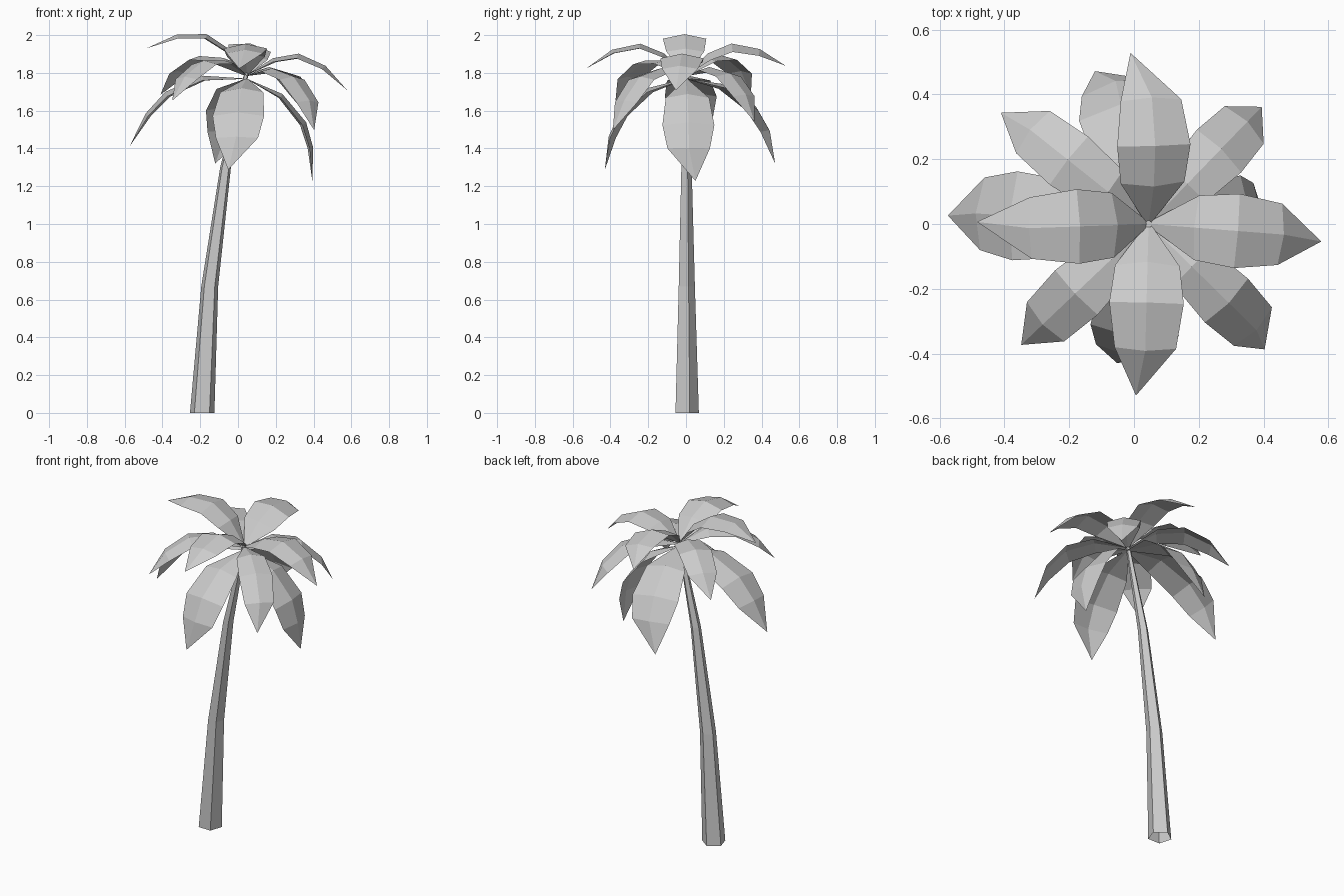
import bpy
import math
from mathutils import Matrix, Vector

if "Cube" in bpy.data.objects:
    bpy.data.objects.remove(bpy.data.objects["Cube"], do_unlink=True)

grey = bpy.data.materials.new("light grey")
grey.use_nodes = True
grey.diffuse_color = (0.6, 0.6, 0.6, 1)
bsdf = next(n for n in grey.node_tree.nodes if n.type == 'BSDF_PRINCIPLED')
bsdf.inputs["Base Color"].default_value = (0.6, 0.6, 0.6, 1)
bsdf.inputs["Roughness"].default_value = 0.9


def add_object(name, verts, faces):
    mesh = bpy.data.meshes.new(name)
    mesh.from_pydata(verts, [], faces)
    mesh.materials.append(grey)
    mesh.update()
    obj = bpy.data.objects.new(name, mesh)
    bpy.context.collection.objects.link(obj)
    return obj


# Trunk: five-sided tapering tube, open below, stations are (x, z, radius)
SIDES = 5
stations = [(-0.19, 0, 0.068), (-0.15, 0.67, 0.047),
            (-0.066, 1.3, 0.03), (0.045, 1.8, 0.012)]
verts, faces = [], []
for x, z, radius in stations:
    for i in range(SIDES):
        a = math.radians(17) + math.tau * i / SIDES
        verts.append((x + radius * math.cos(a), radius * math.sin(a), z))
for s in range(len(stations) - 1):
    for i in range(SIDES):
        j = (i + 1) % SIDES
        low, high = s * SIDES, (s + 1) * SIDES
        faces.append((low + i, low + j, high + j, high + i))
faces.append(tuple(range(len(verts) - SIDES, len(verts))))
add_object("trunk", verts, faces)


# Leaf: arched midrib with a folded three-point section; sway bends the tip sideways
def leaf(name, profile, widths, height, azimuth, pitch, scale, sway, roll):
    rib = [Vector((0, 0, 0))] + [Vector((r, 0, z)) * scale for r, z in profile]
    verts, faces = [], []
    for i, p in enumerate(rib[:-1]):
        along = (rib[i + 1] - rib[max(i - 1, 0)]).normalized()
        up = Vector((-along.z, 0, along.x))
        half = widths[i] / 2
        side = Vector((0, half, 0))
        drop = up * half * 0.22
        verts += [p + side - drop, p, p - side - drop]
    tip = len(verts)
    verts.append(rib[-1] + Vector((0, sway, 0)))
    for i in range(0, tip - 3, 3):
        for k in (i, i + 1):
            faces.append((k, k + 1, k + 4, k + 3))
    faces += [(tip - 3, tip - 2, tip), (tip - 2, tip - 1, tip)]
    place = (Matrix.Translation((0.045, 0, height))
             @ Matrix.Rotation(math.radians(azimuth), 4, 'Z')
             @ Matrix.Rotation(math.radians(-pitch), 4, 'Y')
             @ Matrix.Rotation(math.radians(roll), 4, 'X'))
    add_object(name, [place @ v for v in verts], faces)


# Three tiers of four leaves: (name, azimuth, pitch, scale, sway, roll)
arched = [(0.115, 0.115), (0.24, 0.168), (0.39, 0.138), (0.53, 0.04)]
spread = [(0.12, 0.12), (0.26, 0.165), (0.41, 0.128), (0.53, 0.04)]
drooping = [(0.23, 0.015), (0.43, -0.07), (0.535, -0.185), (0.62, -0.36)]
tiers = [
    ("upper", arched, (0.014, 0.2, 0.23, 0.19), 1.79, [
        ("left", -4.5, -13, 1.02, -0.012, 0),
        ("right", 182, 10.5, 1.03, -0.025, 0),
        ("back", 92, 0, 1, 0.045, 10),
        ("front", -91.5, -0.8, 1, -0.025, 0)]),
    ("middle", spread, (0.012, 0.16, 0.19, 0.167), 1.785, [
        ("back_left", 46, -30, 1.05, 0, 0),
        ("front_left", -44.5, -33, 1.13, -0.025, 0),
        ("front_right", 223.5, -18, 1.05, 0, 0),
        ("back_right", 141.5, -14.3, 1.09, 0.015, 0)]),
    ("lower", drooping, (0.014, 0.23, 0.275, 0.225), 1.77, [
        ("left", 2.5, -27, 0.9, 0.035, 0),
        ("right", 176.5, 0, 1, 0.012, 0),
        ("front", -97.5, -17.6, 0.91, -0.04, 0),
        ("back", 103, -12, 0.935, 0.055, 0)]),
]
for tier, profile, widths, height, leaves in tiers:
    for name, *pose in leaves:
        leaf(f"{tier}_leaf_{name}", profile, widths, height, *pose)
